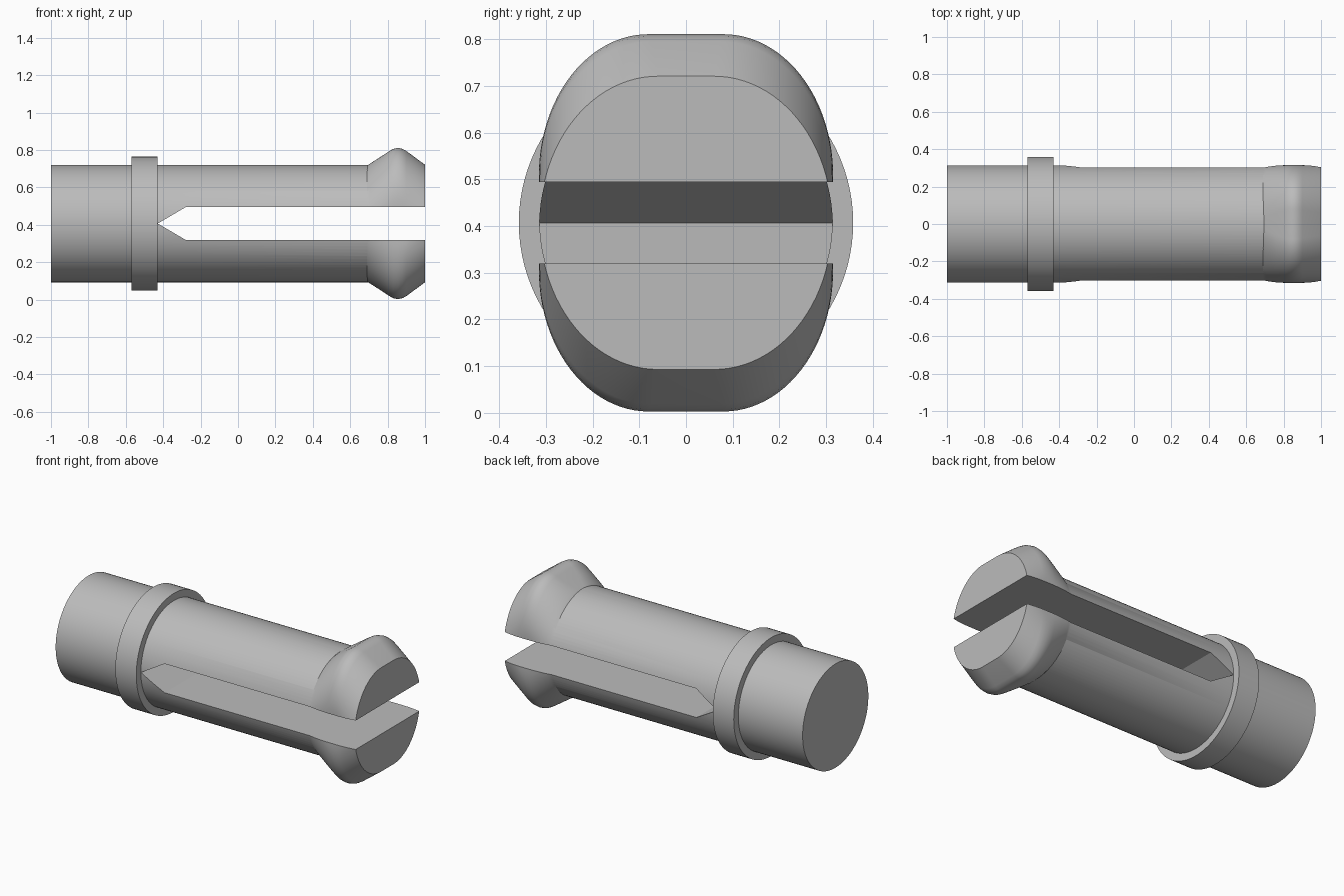
import bpy, bmesh, math

cube = bpy.data.objects.get("Cube")
if cube:
    bpy.data.objects.remove(cube)

AXIS_Z = 0.407
RADIUS = 0.314
SIDES = 96

grey = bpy.data.materials.new("light_grey")
grey.use_nodes = True
colour = (0.5, 0.5, 0.5, 1)
grey.diffuse_color = colour
grey.node_tree.nodes["Principled BSDF"].inputs["Base Color"].default_value = colour


def loft(name, rings):
    """Skin a closed solid through rings of matching (x, y, z) points."""
    bm = bmesh.new()
    loops = [[bm.verts.new(p) for p in ring] for ring in rings]
    n = len(loops[0])
    for a, b in zip(loops, loops[1:]):
        for i in range(n):
            j = (i + 1) % n
            bm.faces.new((a[i], a[j], b[j], b[i]))
    bm.faces.new(loops[0])
    bm.faces.new(loops[-1])
    bmesh.ops.recalc_face_normals(bm, faces=bm.faces)
    mesh = bpy.data.meshes.new(name)
    bm.to_mesh(mesh)
    bm.free()
    mesh.materials.append(grey)
    obj = bpy.data.objects.new(name, mesh)
    bpy.context.collection.objects.link(obj)
    return obj


def section(x, height, flat=0, width=RADIUS, straight=0):
    """Rounded section: flat top and bottom, straight flanks, elliptical corners."""
    points = []
    quarter = SIDES // 4
    for k in range(4):
        for i in range(quarter + 1):
            a = math.pi / 2 * (k + i / quarter)
            sy = 1 if k in (0, 3) else -1
            sz = 1 if k < 2 else -1
            if i == quarter and (flat == 0 if k % 2 == 0 else straight == 0):
                continue  # corner arcs meet in one point
            y = sy * flat + (width - flat) * math.cos(a)
            z = sz * straight + (height - straight) * math.sin(a)
            points.append((x, y, AXIS_Z + z))
    return points


def tube(name, x0, x1, radius):
    ring = [2 * math.pi * i / SIDES for i in range(SIDES)]
    return loft(name, [[(x, radius * math.cos(a), AXIS_Z + radius * math.sin(a))
                        for a in ring] for x in (x0, x1)])


def combine(target, tool, operation):
    bpy.context.view_layer.objects.active = target
    mod = target.modifiers.new(operation, 'BOOLEAN')
    mod.operation = operation
    mod.solver = 'EXACT'
    mod.object = tool
    bpy.ops.object.modifier_apply(modifier=mod.name)
    bpy.data.objects.remove(tool)


# Shaft and collar
pin = tube("split_pin", -1, 0.95, RADIUS)
collar = tube("collar", -0.57, -0.43, 0.358)

# Bulging snap head: x, half height, half flat width
profile = [(0.685, 0.306, 0.005), (0.705, 0.32, 0.03), (0.76, 0.355, 0.06),
           (0.81, 0.388, 0.075), (0.83, 0.399, 0.08), (0.855, 0.404, 0.08),
           (0.88, 0.399, 0.08), (0.9, 0.388, 0.075), (1, 0.314, 0.06)]
rings = []
for x, height, flat in profile:
    bulge = max(0, (height - RADIUS) / 0.09)
    rings.append(section(x, height, flat, 0.313 + 0.002 * bulge, 0.002 + 0.1 * bulge))
head = loft("snap_head", rings)

# Slot with a pointed inner end
slot_outline = [(-0.429, 0), (-0.28, -0.0875), (1.1, -0.0875), (1.1, 0.0875), (-0.28, 0.0875)]
slot = loft("slot_cutter", [[(x, y, AXIS_Z + z) for x, z in slot_outline] for y in (-0.5, 0.5)])
slot.hide_render = True

combine(pin, collar, 'UNION')
combine(pin, head, 'UNION')
combine(pin, slot, 'DIFFERENCE')

# Smooth the round surfaces and keep the cut edges sharp
bpy.ops.object.select_all(action='DESELECT')
pin.select_set(True)
bpy.context.view_layer.objects.active = pin
bpy.ops.object.shade_smooth_by_angle(angle=math.radians(25))
